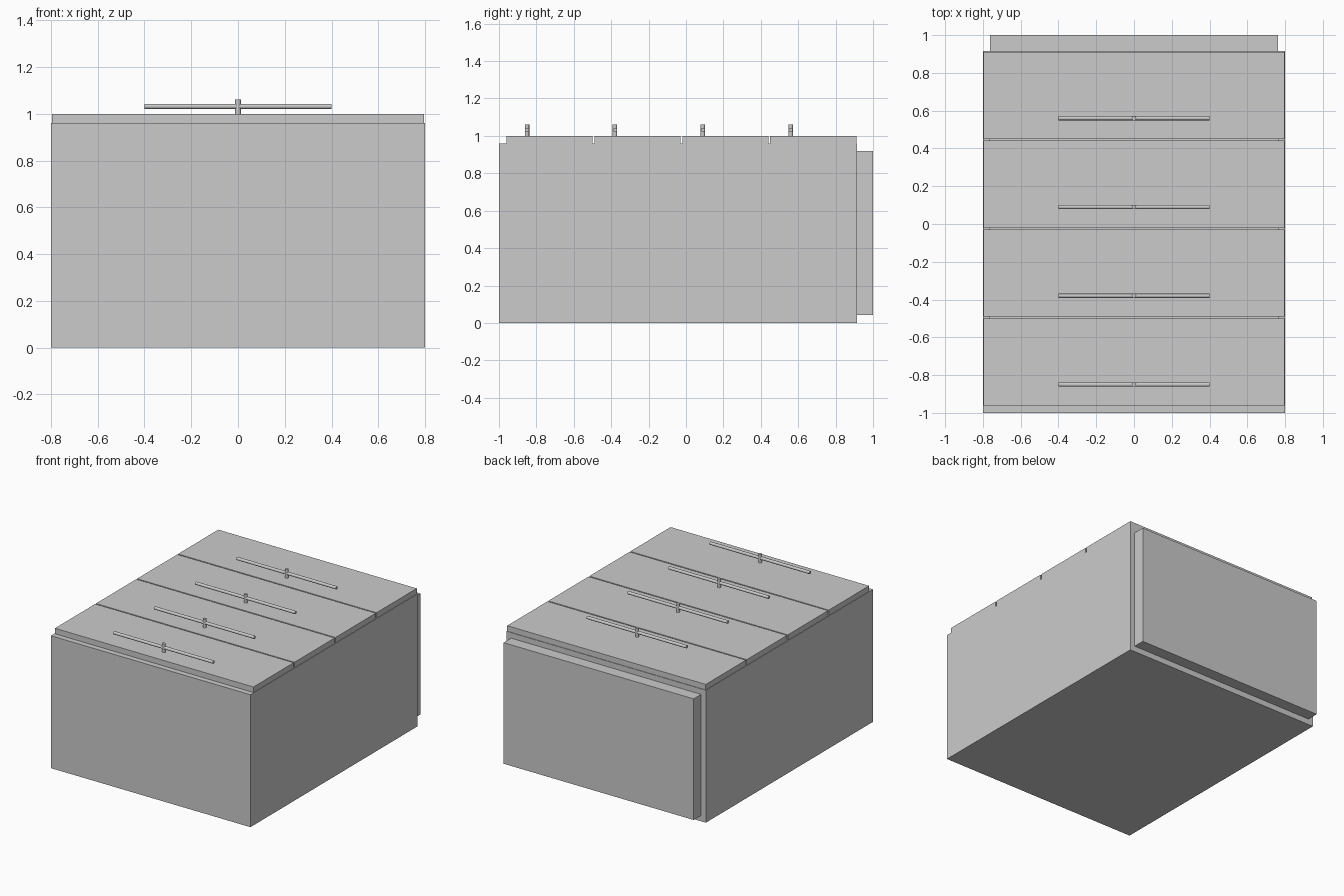
import bpy
import math

if "Cube" in bpy.data.objects:
    bpy.data.objects.remove(bpy.data.objects["Cube"])


def box(name, x, y, z):
    """Box spanning the given (min, max) ranges."""
    bpy.ops.mesh.primitive_cube_add(size=1, location=[sum(r) / 2 for r in (x, y, z)])
    o = bpy.context.object
    o.name = name
    o.scale = [r[1] - r[0] for r in (x, y, z)]
    bpy.ops.object.transform_apply(location=False, rotation=False, scale=True)
    return o


def rod(name, radius, length, loc, rot=(0, 0, 0)):
    bpy.ops.mesh.primitive_cylinder_add(vertices=16, radius=radius, depth=length,
                                        location=loc, rotation=rot)
    o = bpy.context.object
    o.name = name
    bpy.ops.object.shade_smooth_by_angle()
    return o


W, T = 0.8, 0.037          # half width, board thickness
IN = W - T                 # inner half width
Y0, Y1 = -1.0, 0.915       # cabinet top end, cabinet base end
FRONT = 0.96               # carcass front edge (chest lies on its back)

# Carcass boards
for side, s in (("left", -1), ("right", 1)):
    box(side + "_side_panel", sorted((s * IN, s * W)), (Y0, Y1), (0, FRONT))
box("top_board", (-IN, IN), (Y0, Y0 + 0.04), (0, FRONT))
box("bottom_board", (-IN, IN), (Y1 - 0.04, Y1), (0, FRONT))
box("back_panel", (-IN, IN), (Y0 + 0.04, Y1 - 0.04), (0, 0.02))

# Recessed plinth under the cabinet
box("plinth", (-0.762, 0.762), (Y1, 1.0), (0.042, 0.92))

# Four drawers, each with a box, a front and a bar handle
PITCH, HEIGHT = 0.47, 0.461
for i in range(4):
    y = -0.96 + i * PITCH
    n = f"drawer_{i + 1}_"
    box(n + "front", (-0.796, 0.796), (y, y + HEIGHT), (FRONT, 1.0))
    hy = y + 0.11
    rod(n + "handle_bar", 0.011, 0.8, (0, hy, 1.032), (0, math.pi / 2, 0))
    rod(n + "handle_post", 0.012, 0.062, (0, hy, 1.031))
    # Drawer box behind the front
    a, b = max(y, -0.95) + 0.01, min(y + HEIGHT, 0.87) - 0.01
    for side, s in (("left", -1), ("right", 1)):
        box(n + side + "_wall", sorted((s * 0.73, s * 0.755)), (a, b), (0.06, FRONT))
    box(n + "rear_wall", (-0.73, 0.73), (a, b), (0.06, 0.085))
    box(n + "floor", (-0.73, 0.73), (b - 0.02, b), (0.085, FRONT))
